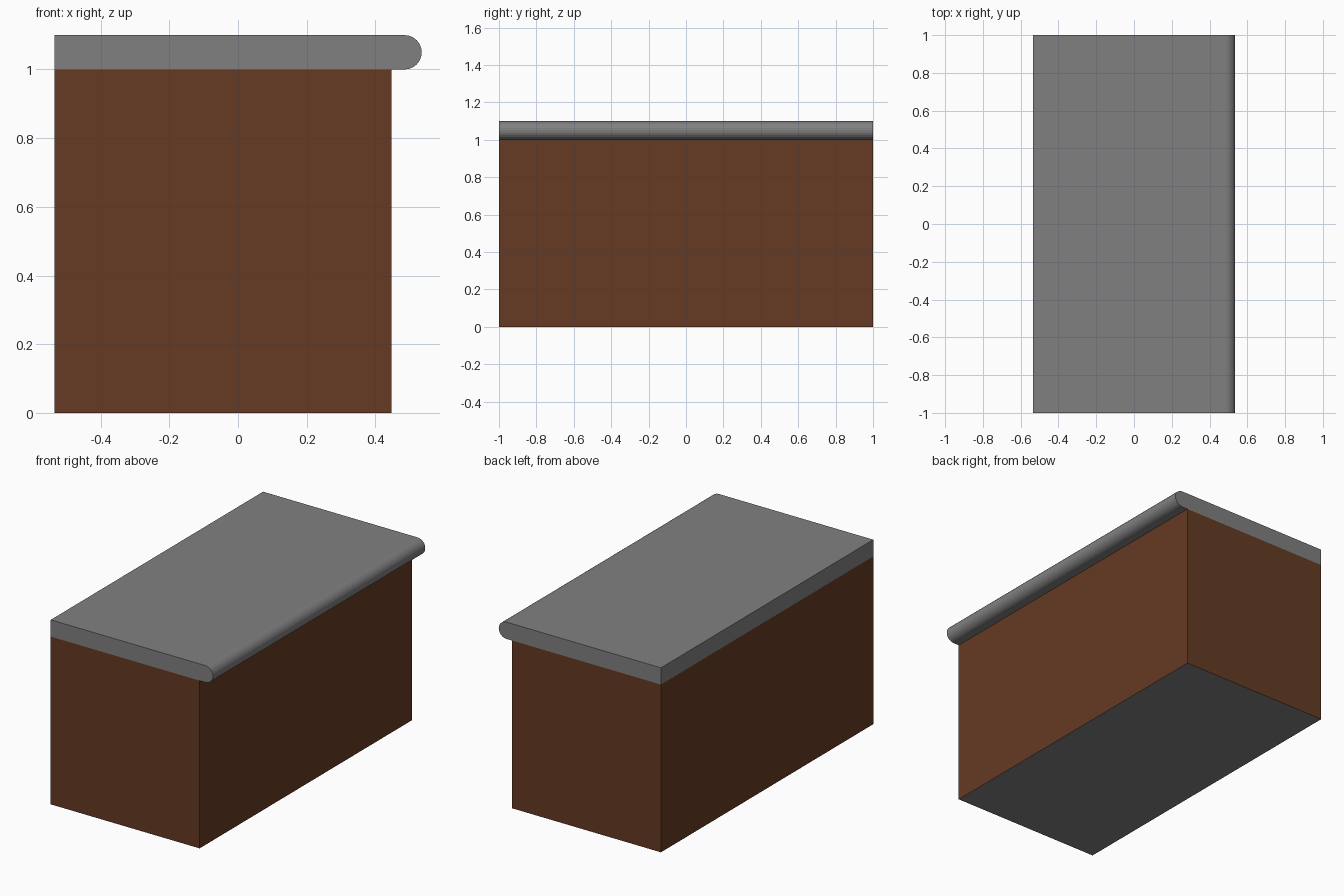
import bpy, bmesh, math

if "Cube" in bpy.data.objects:
    bpy.data.objects.remove(bpy.data.objects["Cube"])

LEFT, RIGHT = -0.535, 0.535   # overall extent in x
BODY_RIGHT = 0.447            # body stops short of the rounded nose
HALF_Y = 1.0
Z0, Z1 = 1.0, 1.1             # slab bottom and top
NOSE_STEPS = 12


def material(name, rgb):
    m = bpy.data.materials.new(name)
    m.diffuse_color = (*rgb, 1.0)
    m.use_nodes = True
    m.node_tree.nodes["Principled BSDF"].inputs["Base Color"].default_value = m.diffuse_color
    return m


grey = material("stone grey", (0.216, 0.216, 0.216))
brown = material("wood brown", (0.128, 0.043, 0.017))


def extrude_profile(name, profile, mats):
    """Closed prism: an (x, z) profile swept along y."""
    bm = bmesh.new()
    base = bm.faces.new([bm.verts.new((x, -HALF_Y, z)) for x, z in profile])
    ext = bmesh.ops.extrude_face_region(bm, geom=[base], use_keep_orig=True)
    moved = [v for v in ext["geom"] if isinstance(v, bmesh.types.BMVert)]
    bmesh.ops.translate(bm, verts=moved, vec=(0, 2 * HALF_Y, 0))
    bmesh.ops.recalc_face_normals(bm, faces=bm.faces)
    mesh = bpy.data.meshes.new(name)
    bm.to_mesh(mesh)
    bm.free()
    for m in mats:
        mesh.materials.append(m)
    obj = bpy.data.objects.new(name, mesh)
    bpy.context.collection.objects.link(obj)
    return obj


# Body: brown walls, grey underside
body = extrude_profile("body", [(LEFT, 0), (BODY_RIGHT, 0), (BODY_RIGHT, Z0), (LEFT, Z0)],
                       [brown, grey])
for p in body.data.polygons:
    p.material_index = 1 if p.normal.z < -0.5 else 0

# Drop the hidden body top that would coincide with the slab
bm = bmesh.new()
bm.from_mesh(body.data)
bmesh.ops.delete(bm, geom=[f for f in bm.faces if f.normal.z > 0.5], context='FACES_ONLY')
bm.to_mesh(body.data)
bm.free()

# Top slab: half-round nose on the +x edge
r = (Z1 - Z0) / 2
nose = []
for i in range(NOSE_STEPS + 1):
    a = -math.pi / 2 + math.pi * i / NOSE_STEPS
    nose.append((RIGHT - r + r * math.cos(a), Z0 + r + r * math.sin(a)))
extrude_profile("top_slab", [(LEFT, Z0)] + nose + [(LEFT, Z1)], [grey])
